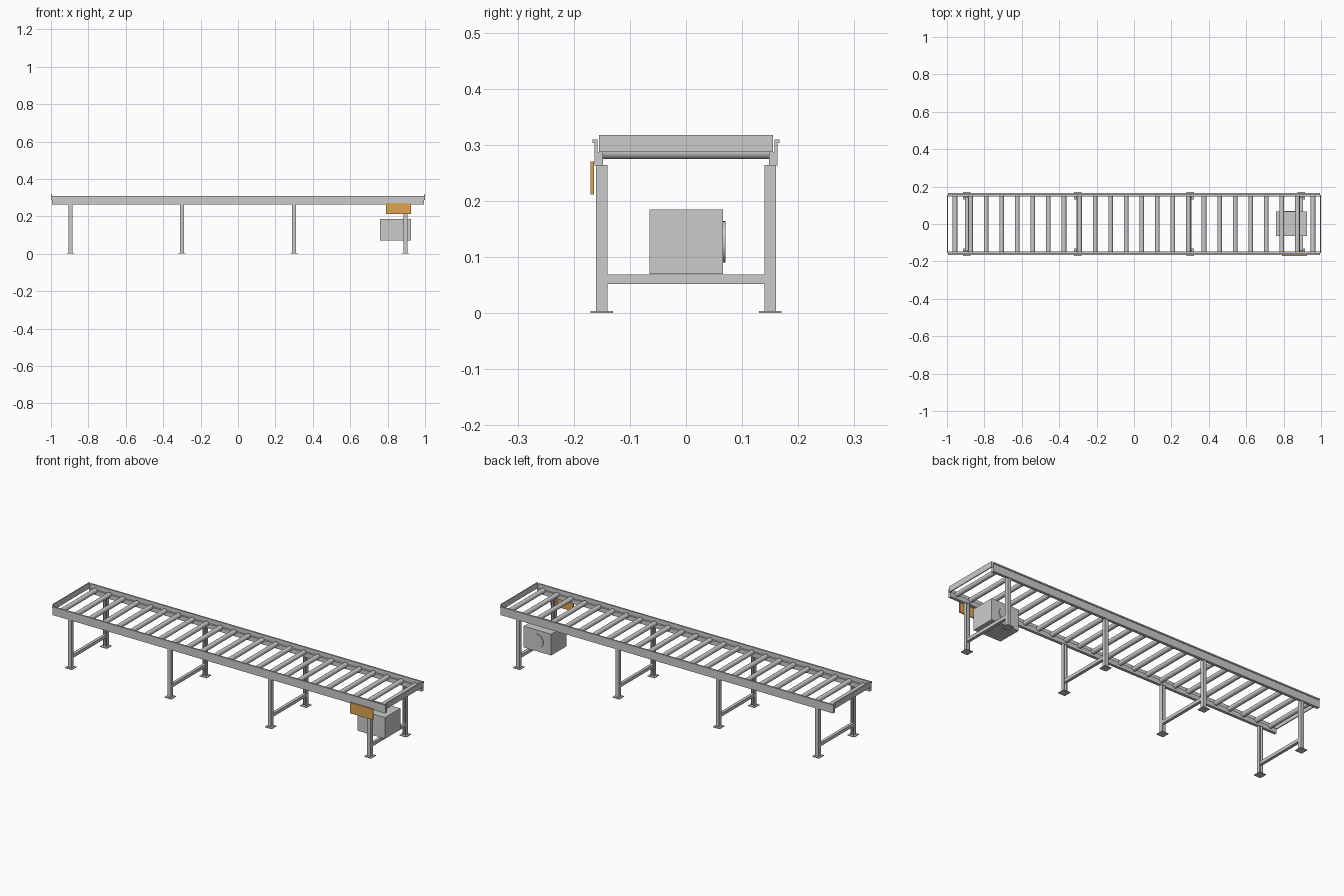
import bpy, bmesh, math
from mathutils import Matrix

if "Cube" in bpy.data.objects:
    bpy.data.objects.remove(bpy.data.objects["Cube"])


def box(name, x0, x1, y0, y1, z0, z1, mat=None):
    bm = bmesh.new()
    bmesh.ops.create_cube(bm, size=1)
    for v in bm.verts:
        v.co = ((x0 + x1) / 2 + v.co.x * (x1 - x0),
                (y0 + y1) / 2 + v.co.y * (y1 - y0),
                (z0 + z1) / 2 + v.co.z * (z1 - z0))
    return finish(bm, name, mat)


def finish(bm, name, mat=None):
    bmesh.ops.recalc_face_normals(bm, faces=bm.faces)
    me = bpy.data.meshes.new(name)
    bm.to_mesh(me)
    bm.free()
    ob = bpy.data.objects.new(name, me)
    bpy.context.collection.objects.link(ob)
    if mat:
        me.materials.append(mat)
    return ob


def extrude(name, pts, vec):
    bm = bmesh.new()
    f = bm.faces.new([bm.verts.new(p) for p in pts])
    r = bmesh.ops.extrude_face_region(bm, geom=[f])
    bmesh.ops.translate(bm, vec=vec, verts=[v for v in r['geom'] if isinstance(v, bmesh.types.BMVert)])
    return finish(bm, name)


def cylinder_y(name, x, y0, y1, z, r, seg=24):
    bm = bmesh.new()
    m = Matrix.Translation((x, (y0 + y1) / 2, z)) @ Matrix.Rotation(math.pi / 2, 4, 'X')
    bmesh.ops.create_cone(bm, cap_ends=True, segments=seg, radius1=r, radius2=r, depth=y1 - y0, matrix=m)
    ob = finish(bm, name)
    bpy.context.view_layer.objects.active = ob
    ob.select_set(True)
    bpy.ops.object.shade_smooth_by_angle(angle=math.radians(40))
    ob.select_set(False)
    return ob


orange = bpy.data.materials.new("orange")
orange.diffuse_color = (0.75, 0.38, 0.08, 1)
orange.use_nodes = True
orange.node_tree.nodes["Principled BSDF"].inputs["Base Color"].default_value = orange.diffuse_color

# Side rails: channel with an outward top lip
profile = [(0.148, 0.263), (0.163, 0.263), (0.163, 0.303), (0.167, 0.303),
           (0.167, 0.31), (0.158, 0.31), (0.158, 0.287), (0.148, 0.287)]
for s, side in ((-1, "front"), (1, "back")):
    extrude(side + "_rail", [(-0.995, s * y, z) for y, z in profile], (1.99, 0, 0))

# End plates
for s, side in ((-1, "left"), (1, "right")):
    x = s * 0.9975
    box(side + "_end_plate", x - 0.0025, x + 0.0025, -0.155, 0.155, 0.287, 0.318)

# Rollers
N = 24
for i in range(N):
    cylinder_y("roller", -0.957 + i * 1.914 / (N - 1), -0.15, 0.15, 0.287, 0.0125)

# Leg frames: channel legs, foot plates and cross bars
for x in (-0.895, -0.3, 0.3, 0.895):
    for s in (-1, 1):
        leg = [(-0.01, 0.16), (0.01, 0.16), (0.01, 0.14), (0.006, 0.14),
               (0.006, 0.156), (-0.006, 0.156), (-0.006, 0.14), (-0.01, 0.14)]
        extrude("leg", [(x + a, s * b, 0.004) for a, b in leg], (0, 0, 0.26))
        box("foot_plate", x - 0.02, x + 0.02, s * 0.15 - 0.02, s * 0.15 + 0.02, 0, 0.004)
    box("cross_bar", x - 0.008, x + 0.008, -0.145, 0.145, 0.052, 0.069)

# Drive box with round cover, and orange guard
box("motor_box", 0.76, 0.925, -0.065, 0.066, 0.07, 0.185)
cylinder_y("motor_cover", 0.843, 0.066, 0.07, 0.127, 0.037, 32)
box("drive_guard", 0.79, 0.925, -0.17, -0.164, 0.212, 0.27, orange)
